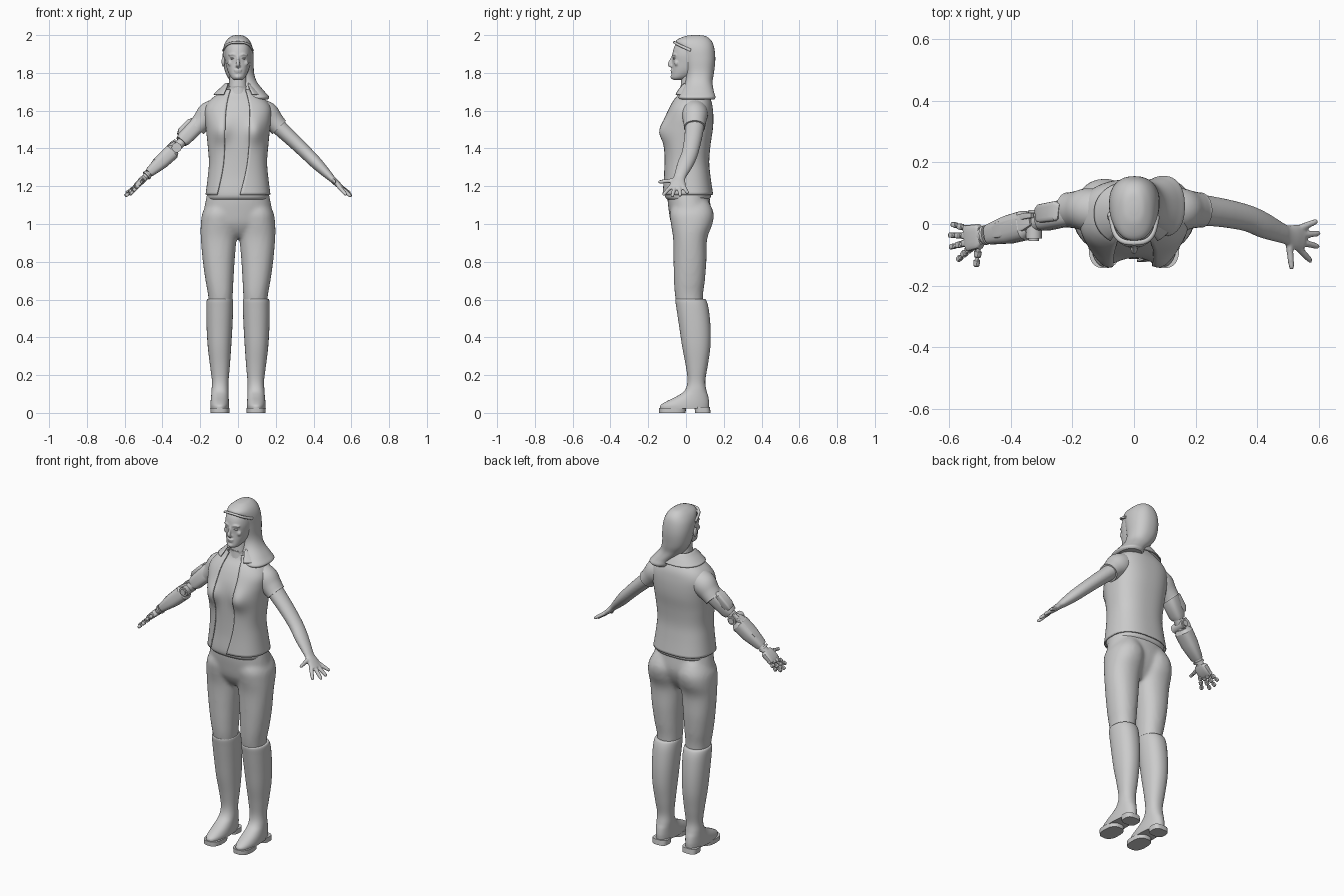
import bpy, bmesh
from math import sin, cos, acos, pi, exp, radians
from mathutils import Vector, Matrix

def spow(v, p):
    return (1 if v >= 0 else -1) * abs(v) ** p

def spline(rows, k):
    # Catmull-Rom through the given rows of numbers
    out = []
    for i in range(len(rows) - 1):
        p0, p1, p2, p3 = rows[max(i - 1, 0)], rows[i], rows[i + 1], rows[min(i + 2, len(rows) - 1)]
        for j in range(k):
            t = j / k
            out.append([0.5 * (2 * b + (c - a) * t + (2 * a - 5 * b + 4 * c - d) * t * t
                               + (3 * b - a - 3 * c + d) * t ** 3) for a, b, c, d in zip(p0, p1, p2, p3)])
    return out + [list(rows[-1])]

def skin(bm, rings, closed=True):
    vs = [[bm.verts.new(p) for p in r] for r in rings]
    n = len(vs[0])
    for a, b in zip(vs, vs[1:]):
        for i in range(n if closed else n - 1):
            j = (i + 1) % n
            bm.faces.new((a[i], a[j], b[j], b[i]))
    if closed:
        bm.faces.new(vs[0])
        bm.faces.new(vs[-1])

def vloft(bm, rows, e=2.2, n=40, k=5, fn=None, opening=False):
    # rows: z, x0, x1, y0, y1 (, left edge, right edge of a front opening)
    rings = []
    for r in spline(rows, k):
        z, x0, x1, y0, y1 = r[:5]
        cx, cy, a, b = (x0 + x1) / 2, (y0 + y1) / 2, (x1 - x0) / 2, (y1 - y0) / 2
        t0, t1, m = 0, 2 * pi, n
        if opening:
            cl, cr = [spow(max(-1, min(1, (q - cx) / a)), e / 2) for q in r[5:7]]
            t0, t1, m = -acos(cr), 2 * pi - acos(cl), n - 1
        ring = []
        for i in range(n):
            t = t0 + (t1 - t0) * i / m
            p = Vector((cx + a * spow(cos(t), 2 / e), cy + b * spow(sin(t), 2 / e), z))
            ring.append(fn(p) if fn else p)
        rings.append(ring)
    skin(bm, rings, not opening)

def tube(bm, rows, e=2, n=20, k=4):
    # rows: x, y, z, half thickness, half width
    rs = spline(rows, k)
    rings = []
    for i, r in enumerate(rs):
        T = (Vector(rs[min(i + 1, len(rs) - 1)][:3]) - Vector(rs[max(i - 1, 0)][:3])).normalized()
        Y = Vector((0, 1, 0))
        V = (Y - T * Y.dot(T)).normalized()
        U = V.cross(T)
        rings.append([Vector(r[:3]) + U * r[3] * spow(cos(t), 2 / e) + V * r[4] * spow(sin(t), 2 / e)
                      for t in [2 * pi * (q + .5) / n for q in range(n)]])
    skin(bm, rings)

def blob(bm, c, r):
    bmesh.ops.create_uvsphere(bm, u_segments=16, v_segments=10, radius=1,
                              matrix=Matrix.Translation(c) @ Matrix.Diagonal((*r, 1)))

def make(name, bm, mirror=False, voxel=0, smooth=0, thick=0, angle=40):
    bmesh.ops.recalc_face_normals(bm, faces=bm.faces)
    me = bpy.data.meshes.new(name)
    bm.to_mesh(me)
    bm.free()
    me.shade_smooth()
    me.set_sharp_from_angle(angle=radians(angle))
    ob = bpy.data.objects.new(name, me)
    bpy.context.collection.objects.link(ob)
    if mirror:
        ob.modifiers.new("mirror", 'MIRROR').use_mirror_merge = False
    if thick:
        s = ob.modifiers.new("solid", 'SOLIDIFY')
        s.thickness, s.offset = thick, 0
    if voxel:
        m = ob.modifiers.new("remesh", 'REMESH')
        m.mode, m.voxel_size, m.use_smooth_shade = 'VOXEL', voxel, True
        ob.modifiers.new("smooth", 'SMOOTH').iterations = smooth
    return ob

def part(name, fn, rows, opts=None, **kw):
    bm = bmesh.new()
    fn(bm, rows, **(opts or {}))
    return make(name, bm, **kw)

# trousers: half pelvis and one leg, mirrored and fused
bm = bmesh.new()
vloft(bm, [(1.22, -.15, .15, -.09, .115), (1.14, -.168, .168, -.098, .125), (1.06, -.182, .182, -.09, .132),
           (1.0, -.18, .18, -.078, .115), (.95, -.12, .12, -.05, .085), (.925, -.05, .05, -.02, .06)])
vloft(bm, [(1.12, .03, .155, -.06, .12), (1.06, .0, .188, -.085, .146), (1.0, .002, .197, -.08, .14),
           (.92, .008, .197, -.068, .112), (.8, .018, .186, -.066, .108), (.7, .024, .172, -.064, .1),
           (.62, .028, .158, -.058, .09), (.52, .035, .15, -.04, .09)])
make("trousers", bm, mirror=True, voxel=.011, smooth=6)

# boots
part("boots", vloft, [(.604, .035, .152, -.045, .092), (.598, .027, .165, -.056, .106), (.55, .026, .168, -.05, .12),
     (.45, .03, .166, -.035, .13), (.35, .036, .16, -.02, .129), (.25, .043, .148, -.001, .115),
     (.17, .05, .138, .008, .102), (.12, .05, .14, -.006, .108), (.09, .05, .142, -.045, .117),
     (.06, .048, .145, -.105, .122), (.04, .047, .146, -.135, .122), (.022, .048, .145, -.138, .12)], mirror=True)
part("soles", vloft, [(.026, .045, .147, -.143, .0), (.0, .046, .146, -.142, -.002)], {'e': 2.6, 'k': 1}, mirror=True)
part("heels", vloft, [(.03, .05, .144, .045, .127), (.0, .052, .142, .048, .13)], {'e': 3, 'k': 1}, mirror=True)

# jacket and shirt share one torso profile
def bust(p):
    if p.y < 0:
        p.y -= .032 * exp(-((abs(p.x) - .09) / .045) ** 2 - ((p.z - 1.49) / .06) ** 2)
    return p

torso = [(1.155, .168, -.12, .14, -.11, .01), (1.25, .156, -.114, .126, -.088, .035),
         (1.33, .150, -.113, .119, -.075, .05), (1.42, .157, -.115, .126, -.07, .058),
         (1.50, .165, -.116, .138, -.068, .06), (1.56, .172, -.108, .141, -.066, .062),
         (1.61, .172, -.09, .138, -.062, .062), (1.65, .148, -.068, .13, -.056, .056),
         (1.685, .105, -.042, .112, -.048, .048), (1.71, .07, -.034, .095, -.04, .04)]
part("jacket", vloft, [(z, -w, w, a, b, l, r) for z, w, a, b, l, r in torso],
     {'e': 2.5, 'n': 64, 'fn': bust, 'opening': True}, thick=.008)
part("shirt", vloft, [(1.13, -.155, .155, -.1, .12)] +
     [(z, -w + .007, w - .007, a + .007, b - .007) for z, w, a, b, l, r in torso] +
     [(1.73, -.052, .052, -.03, .08)], {'e': 2.5, 'n': 64, 'fn': bust})
part("collar", vloft, [(1.695, -.062, .062, -.035, .09, -.045, .045), (1.742, -.062, .062, -.03, .1, -.052, .052),
     (1.725, -.085, .085, -.045, .115, -.058, .058), (1.685, -.128, .128, -.07, .138, -.075, .075)],
     {'n': 40, 'opening': True}, thick=.006)
part("sleeves", tube, [(.10, .04, 1.61, .06, .07), (.15, .046, 1.578, .07, .07), (.185, .046, 1.545, .058, .061),
     (.21, .045, 1.52, .051, .057), (.218, .045, 1.512, .051, .057)], {'n': 28}, mirror=True)

# neck and head
part("neck", vloft, [(1.68, -.06, .06, -.035, .085), (1.73, -.048, .048, -.028, .07), (1.82, -.046, .046, -.02, .07)])
bm = bmesh.new()
vloft(bm, [(1.762, -.018, .018, -.066, -.03), (1.775, -.036, .036, -.076, .015), (1.81, -.055, .055, -.074, .09),
           (1.85, -.065, .065, -.071, .12), (1.90, -.07, .07, -.072, .13), (1.95, -.062, .062, -.055, .12),
           (1.985, -.035, .035, -.01, .09)], e=2.3)
tube(bm, [(0, -.066, 1.893, .005, .008), (0, -.078, 1.865, .007, .01), (0, -.086, 1.845, .011, .012),
          (0, -.074, 1.834, .013, .007)])
blob(bm, (0, -.073, 1.814), (.02, .01, .006))
blob(bm, (0, -.071, 1.804), (.018, .01, .006))
blob(bm, (0, -.07, 1.779), (.018, .012, .013))
for s in (-1, 1):
    tube(bm, [(s * .012, -.069, 1.893, .005, .006), (s * .03, -.066, 1.899, .005, .006), (s * .048, -.054, 1.893, .005, .006)])
    blob(bm, (s * .04, -.05, 1.852), (.016, .012, .016))
make("head", bm, voxel=.0045, smooth=3)
bm = bmesh.new()
for s in (-1, 1):
    blob(bm, (s * .028, -.059, 1.877), (.014, .011, .006))
make("eyes", bm)
bm = bmesh.new()
blob(bm, (-.078, .025, 1.86), (.009, .016, .027))
make("ear", bm)

# hair swept over one shoulder
part("hair", vloft, [(2.0, -.012, .012, .035, .065), (1.994, -.035, .035, -.005, .105), (1.97, -.062, .062, -.052, .135),
     (1.93, -.078, .078, -.04, .15), (1.87, -.08, .083, -.018, .155), (1.80, -.066, .085, -.002, .148),
     (1.75, -.035, .102, -.004, .14), (1.70, .01, .142, -.025, .148), (1.672, .025, .165, -.04, .156),
     (1.658, .035, .155, -.03, .148)], {'e': 2.3, 'n': 48})
part("hairband", tube, [(-.078, .025, 1.92, .005, .008), (-.062, -.032, 1.945, .006, .008), (-.03, -.058, 1.96, .006, .008),
     (.03, -.058, 1.96, .006, .008), (.062, -.032, 1.945, .006, .008), (.078, .025, 1.92, .005, .008)])

# natural arm and hand
bm = bmesh.new()
tube(bm, [(.16, .05, 1.57, .046, .052), (.22, .045, 1.51, .042, .05), (.30, .034, 1.435, .038, .046),
          (.37, .018, 1.367, .035, .043), (.42, -.004, 1.317, .032, .042), (.475, -.028, 1.262, .023, .033),
          (.497, -.036, 1.24, .018, .032), (.525, -.043, 1.213, .016, .042), (.55, -.048, 1.19, .012, .042)], n=28)
fingers = [((.535, -.015, 1.203), (.595, .01, 1.162)), ((.54, -.036, 1.2), (.603, -.03, 1.146)),
           ((.54, -.058, 1.198), (.6, -.074, 1.143)), ((.53, -.075, 1.203), (.575, -.122, 1.152)),
           ((.502, -.055, 1.232), (.512, -.148, 1.222))]
for b, t in fingers:
    b, t = Vector(b), Vector(t)
    tube(bm, [(*b.lerp(t, f), r, r) for f, r in ((0, .012), (.5, .011), (.9, .009), (1, .004))], n=12)
make("arm", bm, voxel=.005, smooth=4)

# mechanical arm: core, shells, joints
def box(name, rows, e=6, n=20):
    return part(name, tube, rows, {'e': e, 'n': n, 'k': 1}, angle=30)

part("mech_core", tube, [(-.17, .05, 1.56, .035, .04), (-.25, .03, 1.485, .028, .03), (-.33, .0, 1.40, .024, .028),
     (-.4, -.018, 1.335, .024, .028), (-.5, -.038, 1.24, .017, .024)])
box("mech_upper_shell", [(-.195, .045, 1.545, .036, .042), (-.21, .04, 1.53, .044, .046), (-.285, .018, 1.452, .04, .04),
    (-.3, .012, 1.436, .032, .034)], 3)
box("mech_upper_plate", [(-.238, .04, 1.548, .014, .024), (-.25, .042, 1.54, .02, .032), (-.298, .034, 1.49, .022, .03),
    (-.312, .03, 1.472, .012, .022)])
box("mech_forearm_shell", [(-.338, .0, 1.393, .03, .036), (-.352, -.004, 1.38, .042, .048), (-.405, -.018, 1.33, .039, .046),
    (-.465, -.033, 1.276, .026, .034), (-.473, -.035, 1.269, .022, .03)], 3)
box("mech_forearm_plate", [(-.335, .01, 1.432, .007, .014), (-.36, .004, 1.412, .012, .026), (-.44, -.02, 1.335, .01, .026),
    (-.46, -.028, 1.312, .006, .018)])
bm = bmesh.new()
for y, r, d in ((-.015, .026, .085), (-.015, .017, .1)):
    bmesh.ops.create_cone(bm, cap_ends=True, segments=24, radius1=r, radius2=r, depth=d,
                          matrix=Matrix.Translation((-.325, y + .01, 1.405)) @ Matrix.Rotation(pi / 2, 4, 'X'))
make("mech_elbow", bm)
box("mech_elbow_fins", [(-.33, .028, 1.445, .006, .008), (-.35, .026, 1.425, .012, .01), (-.395, .014, 1.375, .008, .01)])
box("mech_wrist", [(-.478, -.035, 1.262, .026, .032), (-.486, -.037, 1.255, .026, .032)], 2)
box("mech_palm", [(-.494, -.038, 1.245, .016, .028), (-.503, -.04, 1.236, .019, .04), (-.535, -.046, 1.206, .016, .043),
    (-.545, -.048, 1.197, .011, .038)], 4)

# mechanical fingers: tapered segments with knuckles
bm = bmesh.new()
for b, t in fingers:
    b, t = Vector((-b[0], b[1] - .002, b[2])), Vector((-t[0], t[1] * .92 - .008, t[2]))
    for i in range(3):
        p, q, r = b.lerp(t, i / 3), b.lerp(t, (i + .82) / 3), .012 - .0015 * i
        tube(bm, [(*p, r * .7, r * .7), (*p.lerp(q, .15), r, r), (*p.lerp(q, .85), r * .9, r * .9), (*q, r * .6, r * .6)],
             e=4, n=12, k=1)
        blob(bm, p, (r * .75,) * 3)
make("mech_fingers", bm, angle=30)
